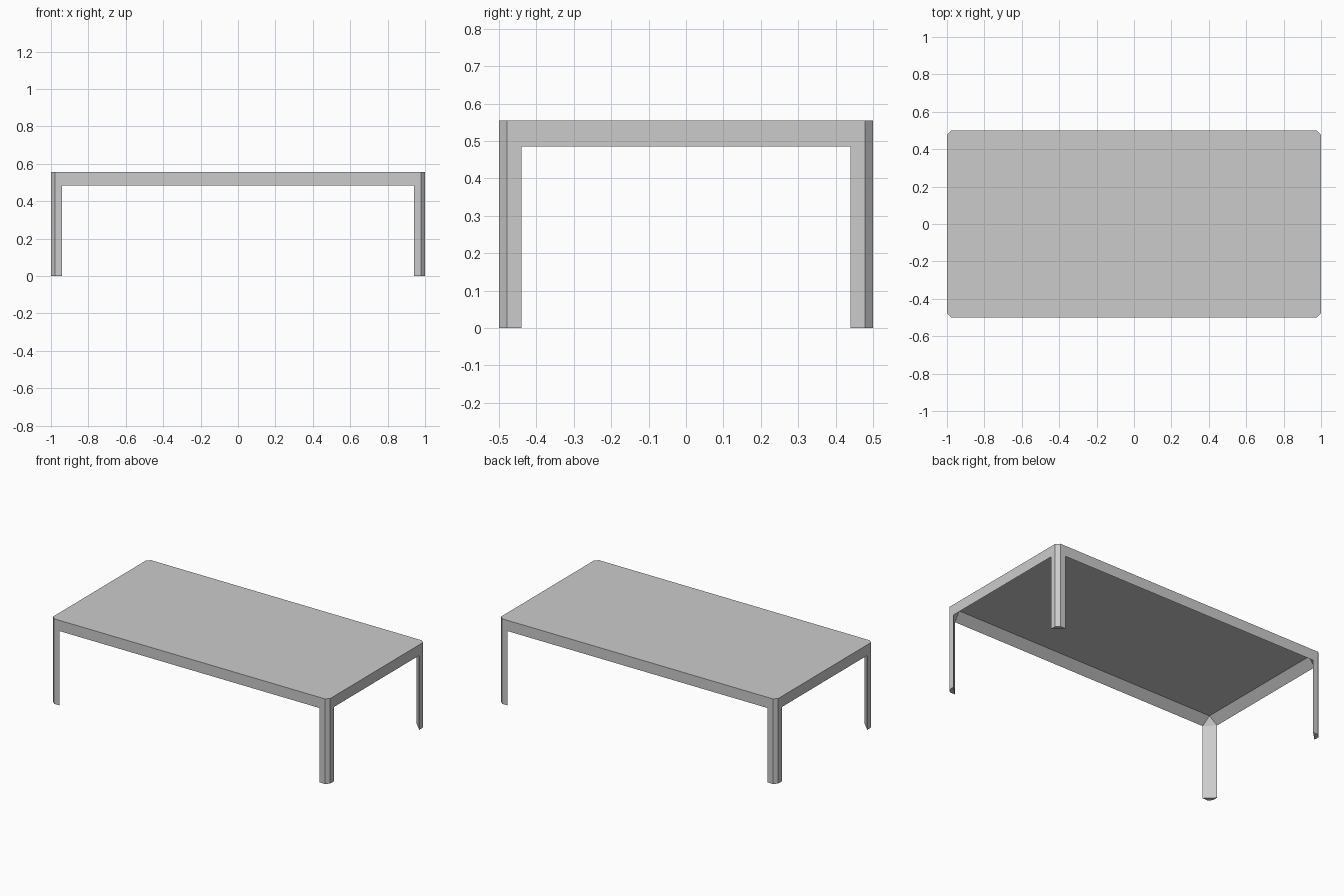
import bpy, bmesh

if "Cube" in bpy.data.objects:
    bpy.data.objects.remove(bpy.data.objects["Cube"])

HX, HY = 1.0, 0.5            # half length and half width
Z_RIM, Z_UNDER, Z_TOP = 0.485, 0.535, 0.555
CHAMFER, LEG, INSET = 0.022, 0.06, 0.05

bm = bmesh.new()


def outline(cut, z):
    """Rectangle with its corners cut, as a counter-clockwise vertex loop."""
    points = []
    for sx, sy in ((1, -1), (1, 1), (-1, 1), (-1, -1)):
        pair = [(sx * (HX - cut), sy * HY, z), (sx * HX, sy * (HY - cut), z)]
        points += pair if sx * sy < 0 else pair[::-1]
    return [bm.verts.new(p) for p in points]


top = outline(CHAMFER, Z_TOP)
rim = outline(CHAMFER, Z_RIM)
inner = outline(LEG, Z_RIM)
under = [bm.verts.new((sx * (HX - INSET), sy * (HY - INSET), Z_UNDER))
         for sx, sy in ((1, -1), (1, 1), (-1, 1), (-1, -1))]

# Tabletop and its flat underside
bm.faces.new(top)
bm.faces.new(under[::-1])

leg_faces = []
for i in range(4):
    a, b, c = 2 * i, 2 * i + 1, (2 * i + 2) % 8
    j = (i + 1) % 4
    # Outer rim: chamfered corner and long side (side includes the leg edges)
    bm.faces.new((top[a], rim[a], rim[b], top[b]))
    bm.faces.new((top[b], rim[b], inner[b], inner[c], rim[c], top[c]))
    # Sloping inner apron and corner gusset
    bm.faces.new((inner[b], under[i], under[j], inner[c]))
    bm.faces.new((inner[a], under[i], inner[b]))
    # Leg footprint
    leg_faces.append(bm.faces.new((rim[a], inner[a], inner[b], rim[b])))

# Legs: pull the four footprints down to the floor
for face in bmesh.ops.extrude_discrete_faces(bm, faces=leg_faces)["faces"]:
    for v in face.verts:
        v.co.z = 0.0

bmesh.ops.remove_doubles(bm, verts=bm.verts, dist=0.0005)
bmesh.ops.recalc_face_normals(bm, faces=bm.faces)

mesh = bpy.data.meshes.new("table")
bm.to_mesh(mesh)
bm.free()
bpy.context.collection.objects.link(bpy.data.objects.new("table", mesh))
